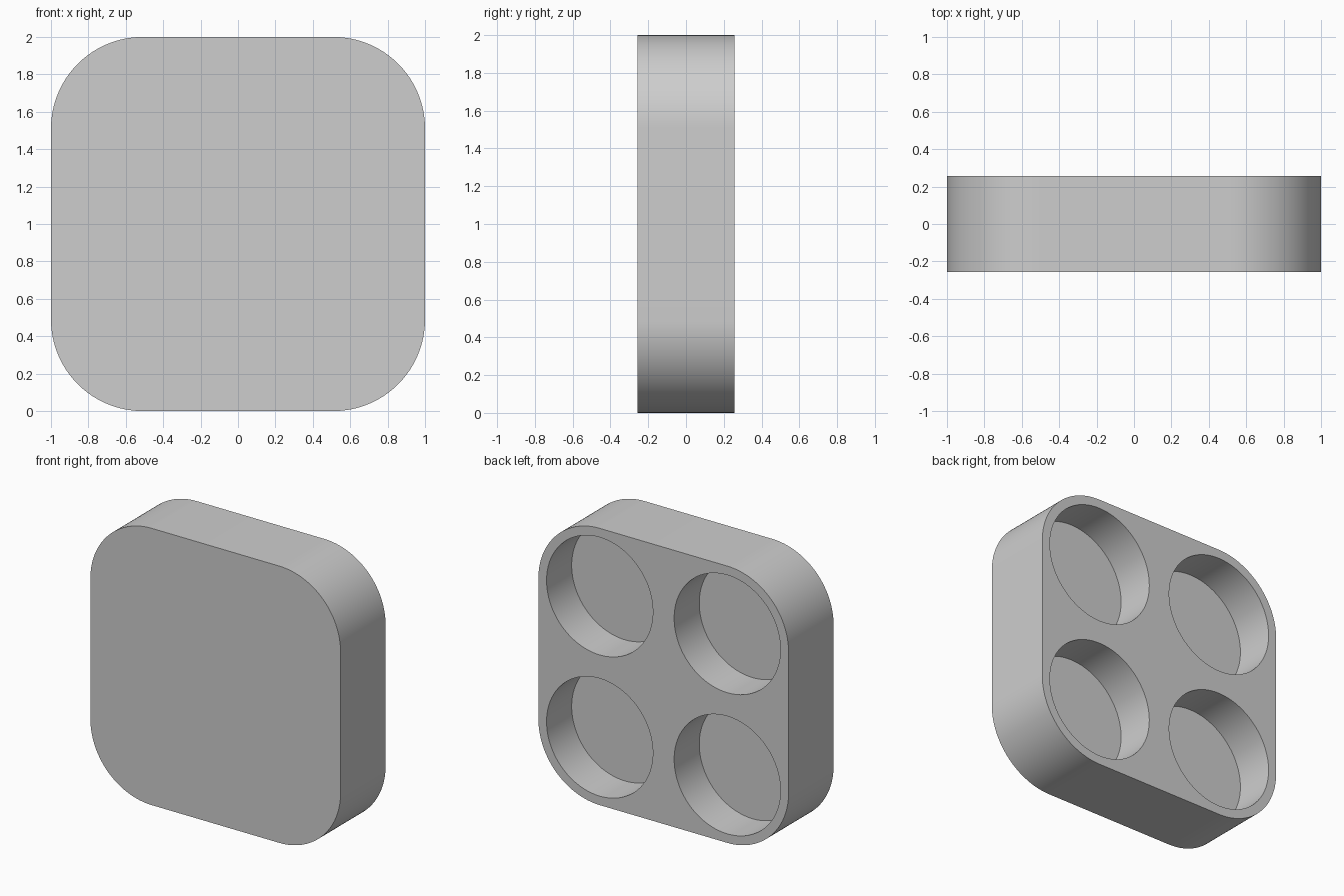
import bpy, bmesh
from math import cos, sin, pi, radians
from mathutils import Matrix, Vector

HALF_DEPTH = 0.257      # half the thickness along y
CENTRE = 0.51           # offset of corner arcs and pockets, which are concentric
CORNER_R = 1 - CENTRE
POCKET_R = 0.425
POCKET_DEPTH = 0.287
STEPS = 32              # segments per corner arc

default = bpy.data.objects.get("Cube")
if default:
    bpy.data.objects.remove(default, do_unlink=True)

# Single plain grey
grey = bpy.data.materials.new("light_grey")
grey.use_nodes = True
colour = (0.615, 0.615, 0.615, 1)
grey.diffuse_color = colour
grey.node_tree.nodes["Principled BSDF"].inputs["Base Color"].default_value = colour


def make_object(name, bm):
    bmesh.ops.recalc_face_normals(bm, faces=bm.faces)
    mesh = bpy.data.meshes.new(name)
    bm.to_mesh(mesh)
    bm.free()
    mesh.materials.append(grey)
    obj = bpy.data.objects.new(name, mesh)
    bpy.context.collection.objects.link(obj)
    return obj


# Rounded square block, extruded from front to back
bm = bmesh.new()
outline = []
for corner, (sx, sz) in enumerate([(1, 1), (-1, 1), (-1, -1), (1, -1)]):
    for i in range(STEPS + 1):
        a = (corner + i / STEPS) * pi / 2
        outline.append(bm.verts.new((sx * CENTRE + CORNER_R * cos(a), -HALF_DEPTH,
                                     1 + sz * CENTRE + CORNER_R * sin(a))))
front = bm.faces.new(outline)
extruded = bmesh.ops.extrude_face_region(bm, geom=[front], use_keep_orig=True)
moved = [v for v in extruded["geom"] if isinstance(v, bmesh.types.BMVert)]
bmesh.ops.translate(bm, verts=moved, vec=Vector((0, 2 * HALF_DEPTH, 0)))
block = make_object("rounded_block", bm)

# Four round blind pockets in the back
bm = bmesh.new()
overshoot = 0.1
for sx in (-1, 1):
    for sz in (-1, 1):
        y = HALF_DEPTH + (overshoot - POCKET_DEPTH) / 2
        place = (Matrix.Translation((sx * CENTRE, y, 1 + sz * CENTRE))
                 @ Matrix.Rotation(pi / 2, 4, 'X'))
        bmesh.ops.create_cone(bm, cap_ends=True, segments=4 * STEPS,
                              radius1=POCKET_R, radius2=POCKET_R,
                              depth=POCKET_DEPTH + overshoot, matrix=place)
cutter = make_object("pocket_cutter", bm)
cutter.hide_render = True

cut = block.modifiers.new("pockets", 'BOOLEAN')
cut.operation = 'DIFFERENCE'
cut.solver = 'EXACT'
cut.object = cutter

# Apply the cut, then smooth the curved walls
bpy.ops.object.select_all(action='DESELECT')
block.select_set(True)
bpy.context.view_layer.objects.active = block
bpy.ops.object.modifier_apply(modifier=cut.name)
bpy.data.objects.remove(cutter, do_unlink=True)
bpy.ops.object.shade_smooth_by_angle(angle=radians(30))
